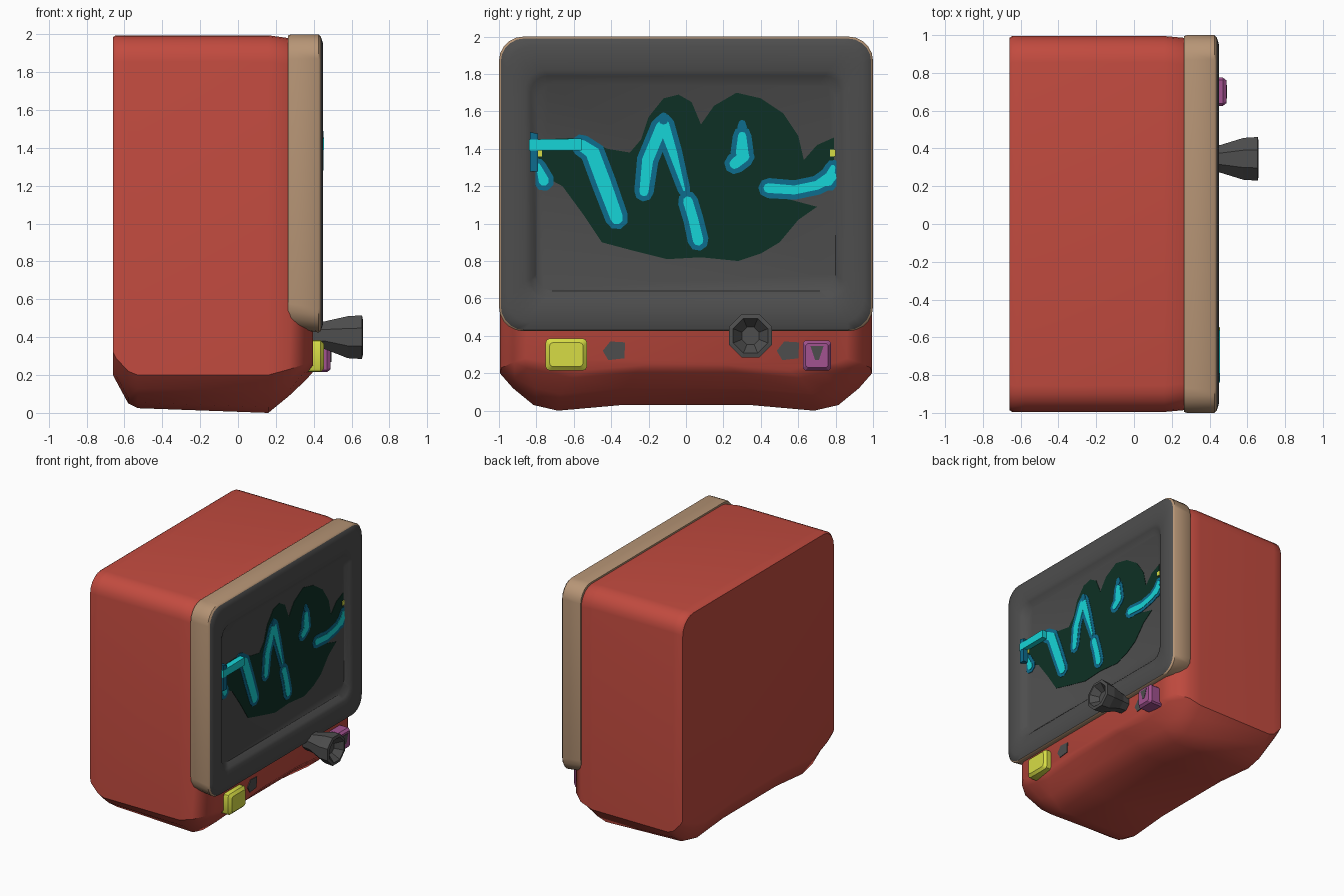
import bpy, bmesh, math
from mathutils import Vector


def material(name, rgb):
    m = bpy.data.materials.new(name)
    m.diffuse_color = (*rgb, 1)
    return m


RED = material("red shell", (0.54, 0.070, 0.050))
BEIGE = material("beige frame", (0.47, 0.30, 0.18))
GREY = material("dark grey", (0.075, 0.075, 0.075))
GREEN = material("dark green", (0.004, 0.030, 0.018))
CYAN = material("bright cyan", (0.008, 0.66, 0.68))
BLUE = material("deep blue", (0.004, 0.15, 0.27))
YELLOW = material("yellow", (0.68, 0.72, 0.06))
PINK = material("magenta", (0.36, 0.085, 0.28))


def loft(name, rings, mats, pick=None, smooth=None):
    """Skin equal-length rings of (x, y, z) points and cap both ends."""
    bm = bmesh.new()
    loops = [[bm.verts.new(p) for p in r] for r in rings]
    n = len(loops[0])
    for i in range(len(loops) - 1):
        for j in range(n):
            k = (j + 1) % n
            f = bm.faces.new((loops[i][j], loops[i][k], loops[i + 1][k], loops[i + 1][j]))
            f.material_index = pick(i) if pick else 0
    bm.faces.new(loops[0][::-1])
    f = bm.faces.new(loops[-1])
    f.material_index = pick(len(loops)) if pick else 0
    bmesh.ops.recalc_face_normals(bm, faces=bm.faces)
    me = bpy.data.meshes.new(name)
    bm.to_mesh(me)
    bm.free()
    for m in mats:
        me.materials.append(m)
    ob = bpy.data.objects.new(name, me)
    bpy.context.collection.objects.link(ob)
    if smooth:
        bpy.ops.object.select_all(action='DESELECT')
        bpy.context.view_layer.objects.active = ob
        ob.select_set(True)
        bpy.ops.object.shade_smooth_by_angle(angle=math.radians(smooth))
    return ob


def prism(name, outline, x0, x1, mat):
    return loft(name, [[(x, y, z) for y, z in outline] for x in (x0, x1)], [mat])


def rounded_rect(x, w, z0, z1, r, steps=5):
    pts = []
    for cy, cz, a0 in ((w - r, z1 - r, 0), (r - w, z1 - r, 90),
                       (r - w, z0 + r, 180), (w - r, z0 + r, 270)):
        for s in range(steps + 1):
            a = math.radians(a0 + 90 * s / steps)
            pts.append((x, cy + r * math.cos(a), cz + r * math.sin(a)))
    return pts


# Red shell: sections along the depth, with a chamfered, slightly arched underside
def shell_ring(x, w, top, zb, zl):
    arc = [(w - 0.14 + 0.14 * math.sin(math.radians(a)),
            top - 0.14 + 0.14 * math.cos(math.radians(a))) for a in range(0, 91, 18)]
    half = arc + [(w, zl), (w - 0.07, zl - (zl - zb) * 0.4), (w - 0.18, zb + 0.03),
                  (w - 0.31, zb), (w - 0.65, zb + 0.03)]
    return [(x, y, z) for y, z in half] + [(x, -y, z) for y, z in half[::-1]]


loft("shell", [shell_ring(*r) for r in (
    (-0.66, 0.985, 1.985, 0.20, 0.32),
    (-0.645, 0.995, 1.995, 0.17, 0.29),
    (-0.58, 0.995, 1.995, 0.05, 0.22),
    (-0.53, 0.995, 1.995, 0.025, 0.20),
    (0.16, 0.995, 1.995, 0.0, 0.20),
    (0.27, 0.985, 1.98, 0.09, 0.23),
    (0.36, 0.92, 1.93, 0.175, 0.26),
    (0.395, 0.86, 1.90, 0.215, 0.28))], [RED], smooth=42)

# Beige frame with dark raised rim and sunken screen
SX = 0.405
loft("screen_frame", [rounded_rect(*r) for r in (
    (0.265, 0.995, 0.455, 1.995, 0.13),
    (0.28, 1.0, 0.445, 2.0, 0.13),
    (0.425, 1.0, 0.425, 2.0, 0.13),
    (0.437, 0.99, 0.432, 1.99, 0.125),
    (0.45, 0.95, 0.47, 1.95, 0.12),
    (0.448, 0.86, 0.59, 1.82, 0.10),
    (0.435, 0.83, 0.61, 1.79, 0.09),
    (SX, 0.80, 0.64, 1.75, 0.09))], [BEIGE, GREY],
    pick=lambda i: 0 if i < 3 else 1, smooth=40)

# Dark green glow on the screen
prism("screen_glow", [
    (-0.79, 1.45), (-0.55, 1.46), (-0.42, 1.40), (-0.30, 1.38), (-0.24, 1.45), (-0.20, 1.57),
    (-0.12, 1.67), (-0.04, 1.69), (0.03, 1.65), (0.08, 1.53), (0.15, 1.63), (0.27, 1.70),
    (0.40, 1.67), (0.52, 1.59), (0.60, 1.47), (0.63, 1.34), (0.70, 1.42), (0.79, 1.46),
    (0.79, 1.20), (0.55, 1.13), (0.70, 1.09), (0.60, 1.02), (0.50, 0.90), (0.40, 0.84),
    (0.28, 0.80), (0.08, 0.82), (-0.10, 0.81), (-0.30, 0.86), (-0.45, 0.90), (-0.55, 1.05),
    (-0.66, 1.20), (-0.79, 1.27)], SX - 0.002, SX + 0.003, GREEN)


# Signal trace strokes: round-ended ribbons of (y, z, half width)
def stroke(name, path, x1, mat, grow=0.0):
    pts = [Vector(p[:2]) for p in path]
    wid = [p[2] + grow for p in path]
    left, right = [], []
    for i, p in enumerate(pts):
        d = (pts[min(i + 1, len(pts) - 1)] - pts[max(i - 1, 0)]).normalized()
        nrm = Vector((-d.y, d.x)) * wid[i]
        left.append(p + nrm)
        right.append(p - nrm)

    def cap(i, a, b):
        d = (pts[a] - pts[b]).normalized() * wid[i]
        n = Vector((-d.y, d.x))
        return [pts[i] + n * math.cos(t) + d * math.sin(t)
                for t in (math.pi / 4, math.pi / 2, 3 * math.pi / 4)]

    start = cap(0, 0, 1)
    end = cap(-1, -1, -2)
    outline = left + end + right[::-1] + start
    return prism(name, outline, SX - 0.002, x1, mat)


traces = {
    "first_dip": [(-0.56, 1.42, 0.03), (-0.50, 1.38, 0.038), (-0.44, 1.22, 0.038), (-0.37, 1.03, 0.034)],
    "rise": [(-0.225, 1.17, 0.024), (-0.205, 1.34, 0.03), (-0.13, 1.52, 0.03)],
    "fall_top": [(-0.12, 1.53, 0.03), (-0.07, 1.38, 0.022), (-0.01, 1.18, 0.006)],
    "fall_bottom": [(0.01, 1.12, 0.026), (0.04, 1.02, 0.026), (0.065, 0.91, 0.028)],
    "small_peak": [(0.30, 1.47, 0.022), (0.30, 1.38, 0.034)],
    "small_peak_foot": [(0.31, 1.36, 0.03), (0.26, 1.32, 0.028)],
    "tail": [(0.44, 1.19, 0.026), (0.58, 1.18, 0.024), (0.70, 1.205, 0.024), (0.775, 1.25, 0.03)],
    "tail_rise": [(0.76, 1.23, 0.03), (0.785, 1.30, 0.014)],
    "left_foot": [(-0.79, 1.31, 0.012), (-0.76, 1.23, 0.028)],
}
for key, path in traces.items():
    stroke("trace_edge_" + key, path, SX + 0.005, BLUE, grow=0.028)
    stroke("trace_" + key, path, SX + 0.008, CYAN)
# Peak tips and the raised lead-in of the trace
for i, (y, z) in enumerate(((-0.12, 1.575), (0.30, 1.535))):
    stroke(f"trace_tip_{i}", [(y, z - 0.02, 0.026), (y, z, 0.02)], SX + 0.009, BLUE)
prism("trace_lead_in", [(-0.84, 1.39), (-0.56, 1.39), (-0.56, 1.455), (-0.84, 1.45)],
      SX - 0.002, 0.454, CYAN)
prism("trace_lead_edge", [(-0.835, 1.28), (-0.79, 1.28), (-0.79, 1.48), (-0.835, 1.49)],
      SX - 0.002, 0.452, BLUE)
for i, y in enumerate((-0.785, 0.785)):
    prism(f"trace_spark_{i}", [(y - 0.015, 1.36), (y + 0.015, 1.36), (y + 0.015, 1.395),
                               (y - 0.015, 1.395)], SX - 0.002, SX + 0.009, YELLOW)

# Control strip: two push buttons
loft("yellow_button", [rounded_rect(0.37, 0.11, 0.215, 0.385, 0.02, 2),
                       rounded_rect(0.435, 0.11, 0.215, 0.385, 0.02, 2),
                       rounded_rect(0.455, 0.09, 0.235, 0.365, 0.02, 2)],
     [YELLOW], smooth=30).location.y = -0.64
loft("magenta_button", [rounded_rect(0.37, 0.075, 0.215, 0.375, 0.012, 1),
                        rounded_rect(0.47, 0.075, 0.215, 0.375, 0.012, 1),
                        rounded_rect(0.49, 0.06, 0.23, 0.36, 0.012, 1)],
     [PINK]).location.y = 0.70
prism("button_mark", [(0.665, 0.345), (0.735, 0.345), (0.71, 0.27), (0.69, 0.27)], 0.488, 0.493, GREY)

# Small dark sockets
for i, y in enumerate((-0.385, 0.545)):
    prism(f"socket_{i}", [(y - 0.06, 0.32), (y - 0.02, 0.37), (y + 0.06, 0.365),
                          (y + 0.055, 0.28), (y - 0.03, 0.27)], 0.39, 0.401, GREY)


# Flared, dished knob
def circle(x, r, z, n=8):
    return [(x, 0.345 + r * math.cos(2 * math.pi * (i + 0.5) / n),
             z + r * math.sin(2 * math.pi * (i + 0.5) / n)) for i in range(n)]


loft("knob", [circle(0.36, 0.07, 0.41), circle(0.46, 0.08, 0.41), circle(0.58, 0.12, 0.40),
              circle(0.655, 0.125, 0.40), circle(0.66, 0.10, 0.40), circle(0.60, 0.05, 0.40)], [GREY])
